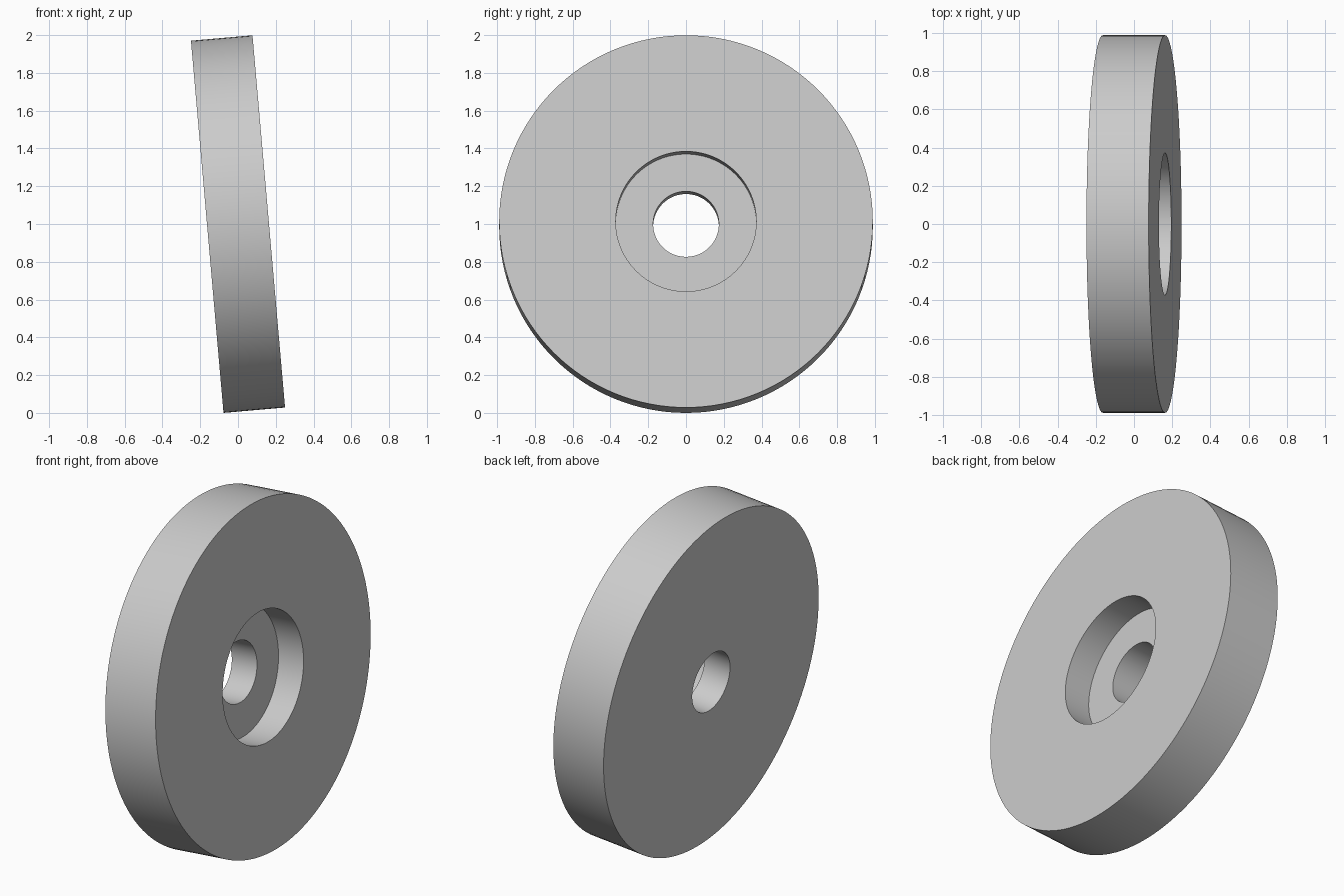
import bpy, bmesh
from math import radians, tau
from mathutils import Matrix, Vector

cube = bpy.data.objects.get("Cube")
if cube:
    bpy.data.objects.remove(cube, do_unlink=True)

# Dimensions
RADIUS, HALF = 0.989, 0.1635
BORE, RECESS, DEPTH = 0.174, 0.372, 0.163
TILT, STEPS = radians(5), 128

# Grey material
grey = bpy.data.materials.new("light_grey")
grey.use_nodes = True
colour = (0.6, 0.6, 0.6, 1)
grey.diffuse_color = colour
grey.node_tree.nodes["Principled BSDF"].inputs["Base Color"].default_value = colour

# Closed section (axial, radial): plain back, counterbored face towards +x
floor = HALF - DEPTH
section = [(-HALF, BORE), (-HALF, RADIUS), (HALF, RADIUS),
           (HALF, RECESS), (floor, RECESS), (floor, BORE)]

# Revolve the section around the x axis
bm = bmesh.new()
ring = [bm.verts.new((x, 0, r)) for x, r in section]
edges = [bm.edges.new((v, ring[(i + 1) % len(ring)])) for i, v in enumerate(ring)]
bmesh.ops.spin(bm, geom=ring + edges, cent=(0, 0, 0), axis=(1, 0, 0),
               angle=tau, steps=STEPS, use_merge=False)
bmesh.ops.remove_doubles(bm, verts=bm.verts[:], dist=0.0001)
bmesh.ops.recalc_face_normals(bm, faces=bm.faces[:])

# Lean the disc back and stand it on the ground
bm.transform(Matrix.Rotation(-TILT, 4, 'Y'))
lowest = min(v.co.z for v in bm.verts)
bm.transform(Matrix.Translation(Vector((0, 0, -lowest))))

mesh = bpy.data.meshes.new("counterbored_disc")
bm.to_mesh(mesh)
bm.free()
mesh.materials.append(grey)
disc = bpy.data.objects.new("counterbored_disc", mesh)
bpy.context.collection.objects.link(disc)

# Smooth walls with crisp rims
bpy.ops.object.select_all(action='DESELECT')
disc.select_set(True)
bpy.context.view_layer.objects.active = disc
bpy.ops.object.shade_smooth_by_angle(angle=radians(30))
